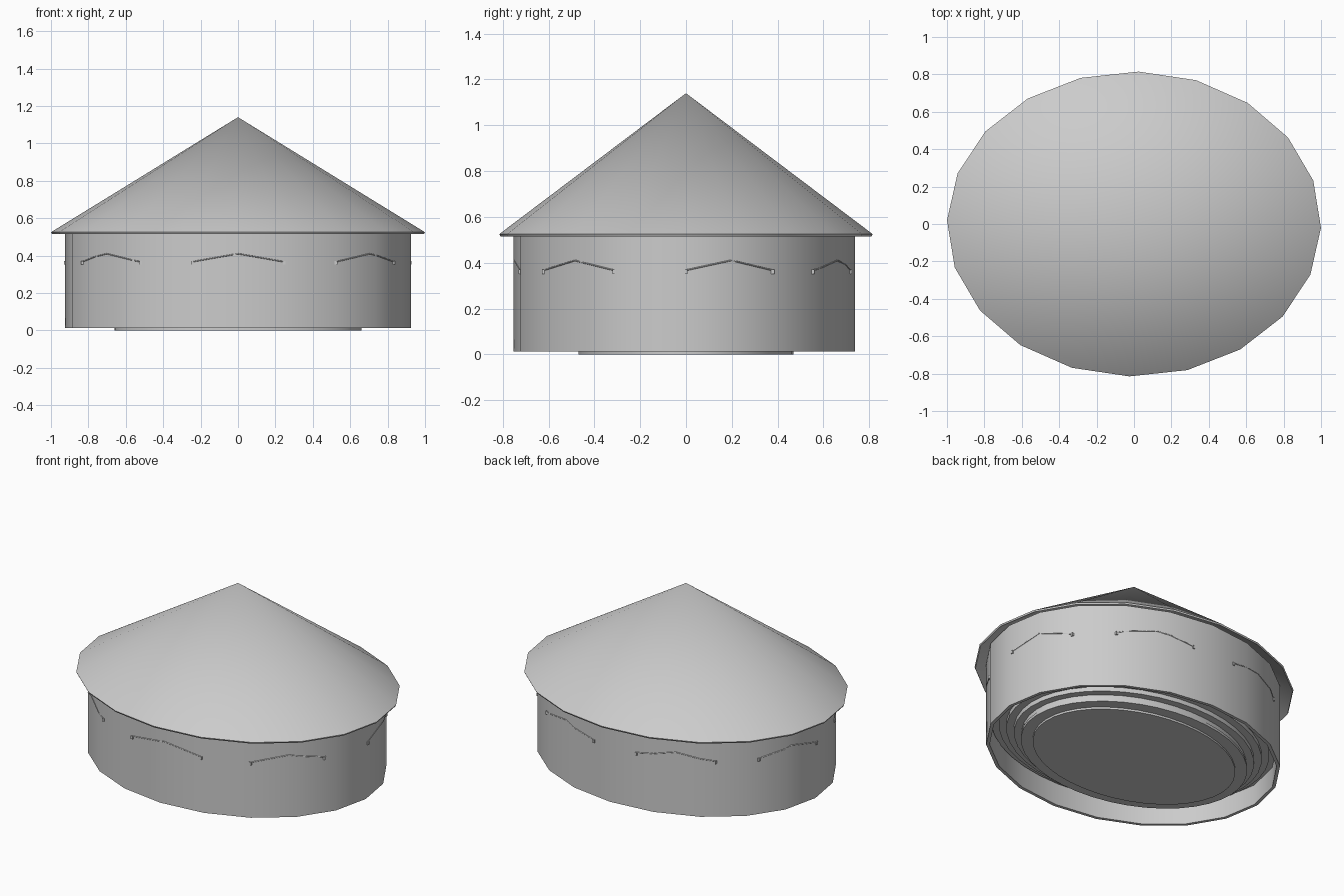
import bpy, bmesh
from math import sin, cos, pi, radians

cube = bpy.data.objects.get("Cube")
if cube:
    bpy.data.objects.remove(cube, do_unlink=True)

SIDES = 20
STEP = 2 * pi / SIDES
TURN = radians(-1.4)
WALL_X, WALL_Y = 0.925, 0.745
SHIFT_Y = -0.008

grey = bpy.data.materials.new("plain grey")
grey.use_nodes = True
grey.diffuse_color = (0.6, 0.6, 0.6, 1)
grey.node_tree.nodes["Principled BSDF"].inputs["Base Color"].default_value = (0.6, 0.6, 0.6, 1)


def add_object(name, bm, smooth=True):
    bmesh.ops.remove_doubles(bm, verts=bm.verts, dist=1e-5)
    bmesh.ops.recalc_face_normals(bm, faces=bm.faces)
    mesh = bpy.data.meshes.new(name)
    bm.to_mesh(mesh)
    bm.free()
    mesh.materials.append(grey)
    obj = bpy.data.objects.new(name, mesh)
    bpy.context.collection.objects.link(obj)
    if smooth:
        bpy.ops.object.select_all(action="DESELECT")
        obj.select_set(True)
        bpy.context.view_layer.objects.active = obj
        bpy.ops.object.shade_smooth_by_angle(angle=radians(30))
    return obj


def oval_lathe(name, profile, sides=SIDES, closed=True, shift_y=0.0):
    """Sweep (x radius, y radius, z) points round an oval."""
    bm = bmesh.new()
    rings = []
    for rx, ry, z in profile:
        if rx == 0:
            rings.append([bm.verts.new((0, 0, z))] * sides)
            continue
        angles = [TURN + 2 * pi * i / sides for i in range(sides)]
        rings.append([bm.verts.new((rx * cos(a), ry * sin(a) + shift_y, z)) for a in angles])
    pairs = list(zip(rings, rings[1:]))
    if closed:
        pairs.append((rings[-1], rings[0]))
    for low, high in pairs:
        for i in range(sides):
            j = (i + 1) % sides
            corners = list(dict.fromkeys((low[i], low[j], high[j], high[i])))
            if len(corners) > 2:
                bm.faces.new(corners)
    return add_object(name, bm)


# Thin conical roof with overhanging eaves
oval_lathe("roof", [(0, 0, 1.14), (1, 0.815, 0.525), (0.995, 0.81, 0.515), (0, 0, 1.12)], closed=False)

# Hollow wall, open underneath
T = 0.02
oval_lathe("wall", [(WALL_X, WALL_Y, 0.012), (WALL_X, WALL_Y, 0.55),
                    (WALL_X - T, WALL_Y - T, 0.55), (WALL_X - T, WALL_Y - T, 0.012)], shift_y=SHIFT_Y)

# Floor disc and the wider slab above it
oval_lathe("floor_disc", [(0, 0, 0), (0.66, 0.47, 0), (0.66, 0.47, 0.014), (0, 0, 0.014)], 40, False)
oval_lathe("floor_slab", [(0, 0, 0.013), (0.73, 0.54, 0.013), (0.73, 0.54, 0.03), (0, 0, 0.03)], 40, False)

# Terraced steps rising outwards to the wall
terrace = []
for k in range(5):
    grow, z = 0.045 * k, 0.03 + 0.028 * k
    rx, ry = 0.725 + grow, 0.535 + grow
    terrace.append((rx, ry, z))
    if k < 4:
        terrace.append((rx, ry, z + 0.028))
oval_lathe("terraced_steps", terrace, 40, False)


def wall_point(angle, z):
    """Point on the faceted wall; angle 0 is the front."""
    a = angle - pi / 2
    local = (a - TURN) % STEP - STEP / 2
    f = cos(STEP / 2) / cos(local)
    return (WALL_X * f * cos(a), WALL_Y * f * sin(a) + SHIFT_Y, z)


# Shallow peaked lintels just breaking through the wall, with end pegs
HALF = radians(15.5)
for n, degrees in enumerate((0, 50, 106, 155, -155, -106, -50)):
    middle = radians(degrees)
    curve = bpy.data.curves.new("lintel", "CURVE")
    curve.dimensions = "3D"
    curve.bevel_depth = 0.003
    curve.bevel_resolution = 0
    spline = curve.splines.new("POLY")
    count = 16
    spline.points.add(count)
    for i, p in enumerate(spline.points):
        u = 2 * i / count - 1
        p.co = (*wall_point(middle + u * HALF, 0.41 - 0.043 * abs(u)), 1)
    curve.materials.append(grey)
    bpy.context.collection.objects.link(bpy.data.objects.new(f"lintel_{n + 1}", curve))

    for side, label in ((-1, "a"), (1, "b")):
        bm = bmesh.new()
        bmesh.ops.create_cube(bm, size=0.014)
        bmesh.ops.scale(bm, verts=bm.verts, vec=(1, 1, 1.4))
        bmesh.ops.translate(bm, verts=bm.verts, vec=wall_point(middle + side * HALF, 0.361))
        add_object(f"lintel_peg_{n + 1}{label}", bm, False)
